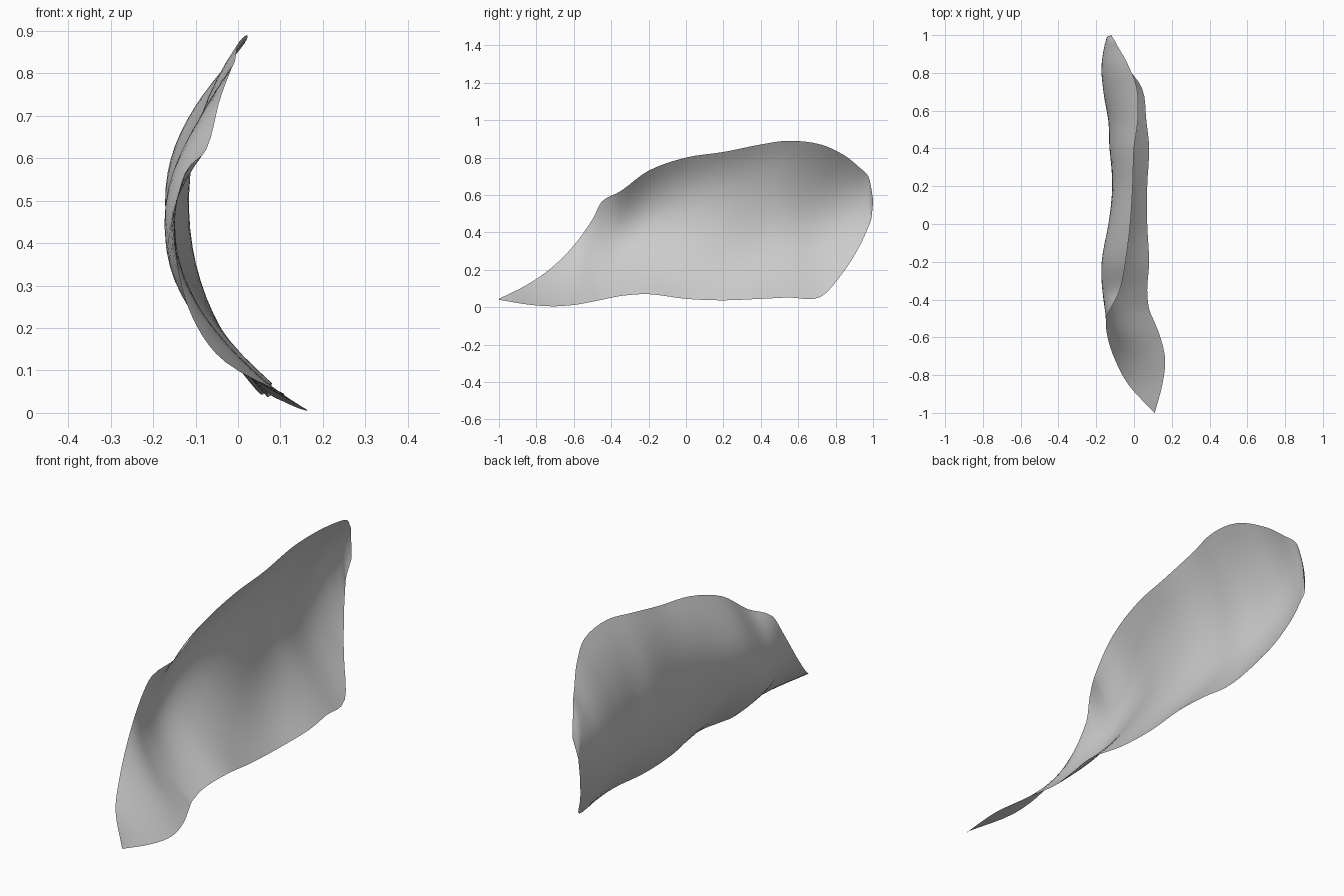
import bpy
import bmesh
import math

cube = bpy.data.objects.get("Cube")
if cube:
    bpy.data.objects.remove(cube, do_unlink=True)

# Cross-sections along the length:
# y, lower edge z, upper edge z, lower edge x, upper edge x, bulge
SECTIONS = [
    (-1, .04, .045, .11, .108, 0),
    (-.85, .015, .12, .15, -.03, .005),
    (-.72, .005, .21, .165, -.1, .015),
    (-.6, .012, .33, .14, -.14, .03),
    (-.5, .03, .47, .1, -.148, .07),
    (-.45, .04, .565, .08, -.125, .1),
    (-.35, .06, .62, .07, -.075, .14),
    (-.2, .07, .73, .08, -.045, .168),
    (0, .045, .8, .07, -.02, .159),
    (.2, .037, .83, .07, -.007, .162),
    (.4, .045, .87, .08, 0, .176),
    (.55, .052, .89, .065, .02, .17),
    (.72, .055, .87, .042, .015, .175),
    (.85, .2, .81, -.055, -.035, .115),
    (.93, .33, .745, -.11, -.08, .06),
    (.975, .43, .7, -.135, -.105, .025),
    (.99, .47, .64, -.14, -.115, .01),
    (1, .555, .575, -.12, -.12, 0),
]
STEPS = 4     # samples between neighbouring sections
ROWS = 20     # faces from lower to upper edge


def slope(i, k):
    """Tangent of value k at section i, measured against y."""
    a = SECTIONS[max(i - 1, 0)]
    b = SECTIONS[min(i + 1, len(SECTIONS) - 1)]
    return (b[k] - a[k]) / (b[0] - a[0])


def blend(i, s, k):
    """Smooth value k between section i and the next one."""
    a, b = SECTIONS[i], SECTIONS[i + 1]
    span = b[0] - a[0]
    ease = s * s * (3 - 2 * s)
    value = a[k] + (b[k] - a[k]) * ease
    value += span * slope(i, k) * s * (1 - s) ** 2
    value -= span * slope(i + 1, k) * s * s * (1 - s)
    return value


def sheet_point(y, low_z, high_z, low_x, high_x, bulge, t):
    """Point on the bowed sheet with a slanted ripple across it."""
    z = low_z + (high_z - low_z) * t
    ripple = .018 * math.cos(math.tau * (y - .2 - .8 * (z - .45)))
    ripple *= min(1, bulge / .15)
    arch = 4 * t * (1 - t)
    x = low_x + (high_x - low_x) * t - (bulge - ripple) * arch
    return x, y, z


# Curved sheet
bm = bmesh.new()
columns = []
last = len(SECTIONS) - 2
for i in range(last + 1):
    for step in range(STEPS + (i == last)):
        s = step / STEPS
        y = SECTIONS[i][0] + (SECTIONS[i + 1][0] - SECTIONS[i][0]) * s
        values = [blend(i, s, k) for k in range(1, 6)]
        columns.append([bm.verts.new(sheet_point(y, *values, j / ROWS))
                        for j in range(ROWS + 1)])
for a, b in zip(columns, columns[1:]):
    for j in range(ROWS):
        bm.faces.new((a[j], b[j], b[j + 1], a[j + 1]))

mesh = bpy.data.meshes.new("curved_sheet")
bm.to_mesh(mesh)
bm.free()
sheet = bpy.data.objects.new("curved_sheet", mesh)
bpy.context.collection.objects.link(sheet)
mesh.shade_smooth()

# Plain light grey
grey = bpy.data.materials.new("light_grey")
grey.use_nodes = True
colour = (.6, .6, .6, 1)
grey.diffuse_color = colour
grey.node_tree.nodes["Principled BSDF"].inputs["Base Color"].default_value = colour
mesh.materials.append(grey)
